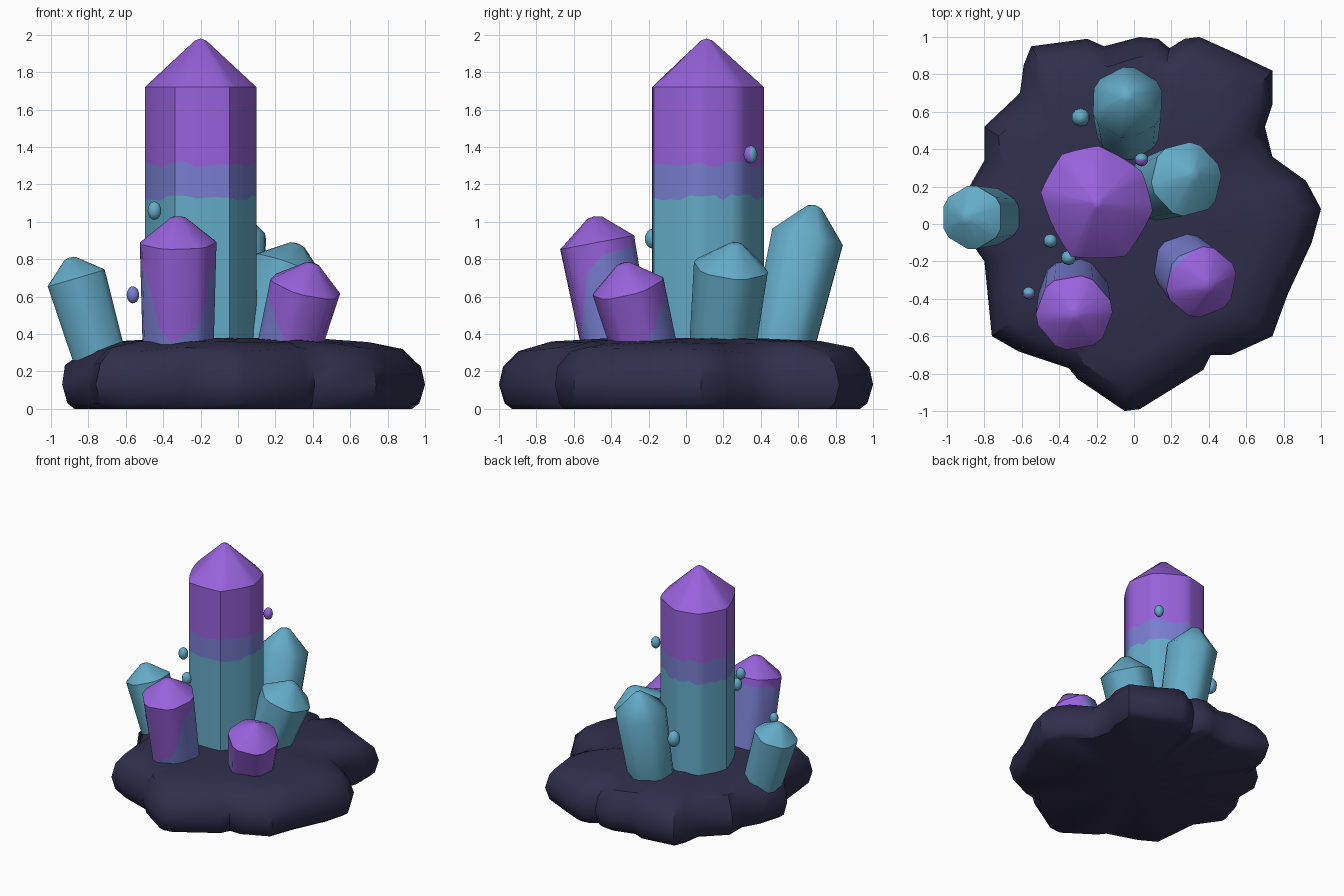
import bpy, bmesh, math, random
from mathutils import Vector

random.seed(4)
if "Cube" in bpy.data.objects:
    bpy.data.objects.remove(bpy.data.objects["Cube"], do_unlink=True)


def make_material(name, rgb):
    linear = [((c / 255 + 0.055) / 1.055) ** 2.4 for c in rgb]
    mat = bpy.data.materials.new(name)
    mat.use_nodes = True
    mat.diffuse_color = (*linear, 1)
    bsdf = next(n for n in mat.node_tree.nodes if n.type == 'BSDF_PRINCIPLED')
    bsdf.inputs["Base Color"].default_value = (*linear, 1)
    return mat


ROCK = make_material("dark_rock", (48, 46, 76))
TEAL = make_material("teal_crystal", (100, 172, 200))
BLUE = make_material("blue_crystal", (120, 126, 208))
PURPLE = make_material("purple_crystal", (152, 98, 220))


def finish(name, bm, mats, angle):
    bmesh.ops.recalc_face_normals(bm, faces=bm.faces[:])
    mesh = bpy.data.meshes.new(name)
    bm.to_mesh(mesh)
    bm.free()
    for mat in mats:
        mesh.materials.append(mat)
    obj = bpy.data.objects.new(name, mesh)
    bpy.context.collection.objects.link(obj)
    bpy.ops.object.select_all(action='DESELECT')
    obj.select_set(True)
    bpy.context.view_layer.objects.active = obj
    bpy.ops.object.shade_smooth_by_angle(angle=math.radians(angle))
    return obj


def loft(bm, rings, start, end):
    """Skin rings of points and close both ends with fans; returns faces per band."""
    loops = [[bm.verts.new(p) for p in ring] for ring in rings]
    n = len(loops[0])
    bands = []
    for a, b in zip(loops, loops[1:]):
        bands.append([bm.faces.new((a[i], a[(i + 1) % n], b[(i + 1) % n], b[i]))
                      for i in range(n)])
    for loop, point in ((loops[0], start), (loops[-1], end)):
        centre = bm.verts.new(point)
        bands.append([bm.faces.new((loop[i], loop[(i + 1) % n], centre)) for i in range(n)])
    return bands


def paint(bm, planes):
    """Cut along planes; faces on the positive side of all of them get slot 1."""
    for point, normal in planes:
        bmesh.ops.bisect_plane(bm, geom=bm.verts[:] + bm.edges[:] + bm.faces[:],
                               plane_co=point, plane_no=normal)
    for face in bm.faces:
        c = face.calc_center_median()
        face.material_index = int(bool(planes) and all(
            (c - Vector(p)).dot(Vector(n)) > 0 for p, n in planes))


# Rock base: irregular outline stacked into a rounded slab
outline = [(1, .08), (.92, .23), (.74, .36), (.7, .52), (.74, .64), (.74, .82),
           (.55, .91), (.35, 1), (.27, .99), (.19, .94), (.13, .99), (.03, 1), (-.16, .95),
           (-.25, .99), (-.55, .95), (-.59, .85), (-.61, .7), (-.8, .52),
           (-.8, .34), (-.88, .2), (-.94, 0), (-.8, -.2), (-.78, -.4), (-.76, -.6),
           (-.62, -.68), (-.35, -.77), (-.3, -.83), (-.05, -1), (.03, -.99),
           (.37, -.78), (.41, -.7), (.52, -.7), (.74, -.6), (.82, -.38), (.95, -.1)]
rings = []
for scale, z, jitter in ((.93, 0, 0), (.97, .03, 0), (1, .13, 0), (.97, .23, .015),
                         (.89, .315, .015), (.72, .355, .008), (.4, .375, .005)):
    ring = []
    for x, y in outline:
        s = scale + random.uniform(-jitter, jitter)
        ring.append((x * s, y * s, z + random.uniform(-jitter, jitter)))
    rings.append(ring)
bm = bmesh.new()
loft(bm, rings, (0, 0, 0), (0, 0, .38))
finish("rock_base", bm, [ROCK], 40)

# Main crystal: upright prism with jagged colour bands and a blunt tip
corners = [(-.19, .27), (.01, .31), (.24, .17), (.3, -.04), (.16, -.29), (-.14, -.29), (-.3, .06)]
STEPS = 5
section = []
for a, b in zip(corners, corners[1:] + corners[:1]):
    for k in range(STEPS):
        p = Vector(a).lerp(Vector(b), k / STEPS)
        section.append(p.lerp(p.normalized() * .3, .3))
rings = []
for z, scale, jitter in ((.3, 1, 0), (1.13, 1, .018), (1.31, 1, .018), (1.72, 1, 0), (1.97, .1, 0)):
    rings.append([(-.2 + p.x * scale, .11 + p.y * scale, z + random.uniform(-jitter, jitter))
                  for p in section])
bm = bmesh.new()
bands = loft(bm, rings, (-.2, .11, .3), (-.2, .11, 1.98))
for band, slot in zip(bands, (0, 1, 2, 2, 0, 2)):
    for face in band:
        face.material_index = slot
finish("main_crystal", bm, [TEAL, BLUE, PURPLE], 40)


# Leaning crystals: six sides with softened corners, tapering towards the foot
def crystal(name, base, shoulder, tip, radius, mats, planes=(), turn=0.0, foot=.88):
    base, shoulder, tip = Vector(base), Vector(shoulder), Vector(tip)
    rot = Vector((0, 0, 1)).rotation_difference((shoulder - base).normalized())
    angles = [math.radians(turn + 60 * i + d) for i in range(6) for d in (-9, 9)]

    def ring(centre, r):
        return [centre + rot @ Vector((r * math.cos(a), r * math.sin(a), 0)) for a in angles]

    bm = bmesh.new()
    top = tip - (tip - shoulder) * .06
    loft(bm, [ring(base, radius * foot), ring(shoulder, radius), ring(top, radius * .2)], base, tip)
    paint(bm, planes)
    finish(name, bm, mats, 45)


crystal("front_right_crystal", (-.32, -.36, .28), (-.32, -.475, .89), (-.32, -.49, 1.03), .205,
        [PURPLE, BLUE],
        [((0, -.54, .6), (0, 1, -.1)), ((0, -.5, .76), (0, 1, -.9)), ((0, -.35, .85), (0, .25, -1))],
        turn=10, foot=.92)
crystal("front_left_crystal", (.26, -.21, .28), (.36, -.31, .655), (.4, -.335, .78), .195,
        [PURPLE, BLUE], [((.34, -.31, .4), (-1, 1, -.6))], turn=20)
crystal("right_crystal", (-.73, .04, .24), (-.865, .035, .7), (-.9, .035, .81), .17,
        [TEAL], turn=30)
crystal("left_crystal", (.11, .19, .28), (.28, .24, .76), (.32, .27, .885), .2,
        [TEAL], turn=15)
crystal("back_crystal", (-.03, .5, .28), (-.035, .65, .92), (-.04, .69, 1.09), .195,
        [TEAL], turn=28)


# Small floating beads around the cluster
def bead(name, centre, radius, mats, planes=()):
    bm = bmesh.new()
    bmesh.ops.create_uvsphere(bm, u_segments=10, v_segments=8, radius=radius)
    bmesh.ops.scale(bm, vec=(1, 1, 1.3), verts=bm.verts[:])
    bmesh.ops.translate(bm, vec=centre, verts=bm.verts[:])
    paint(bm, planes)
    finish(name, bm, mats, 60)


bead("bead_high", (.04, .345, 1.36), .037, [PURPLE, TEAL], [((0, .345, 1.36), (0, 1, 0))])
bead("bead_side", (-.447, -.09, 1.06), .038, [TEAL])
bead("bead_front", (-.35, -.18, .91), .04, [TEAL])
bead("bead_low", (-.562, -.37, .61), .035, [BLUE, TEAL], [((0, -.36, .61), (0, 1, .3))])
bead("bead_back", (-.285, .57, .72), .05, [TEAL])
